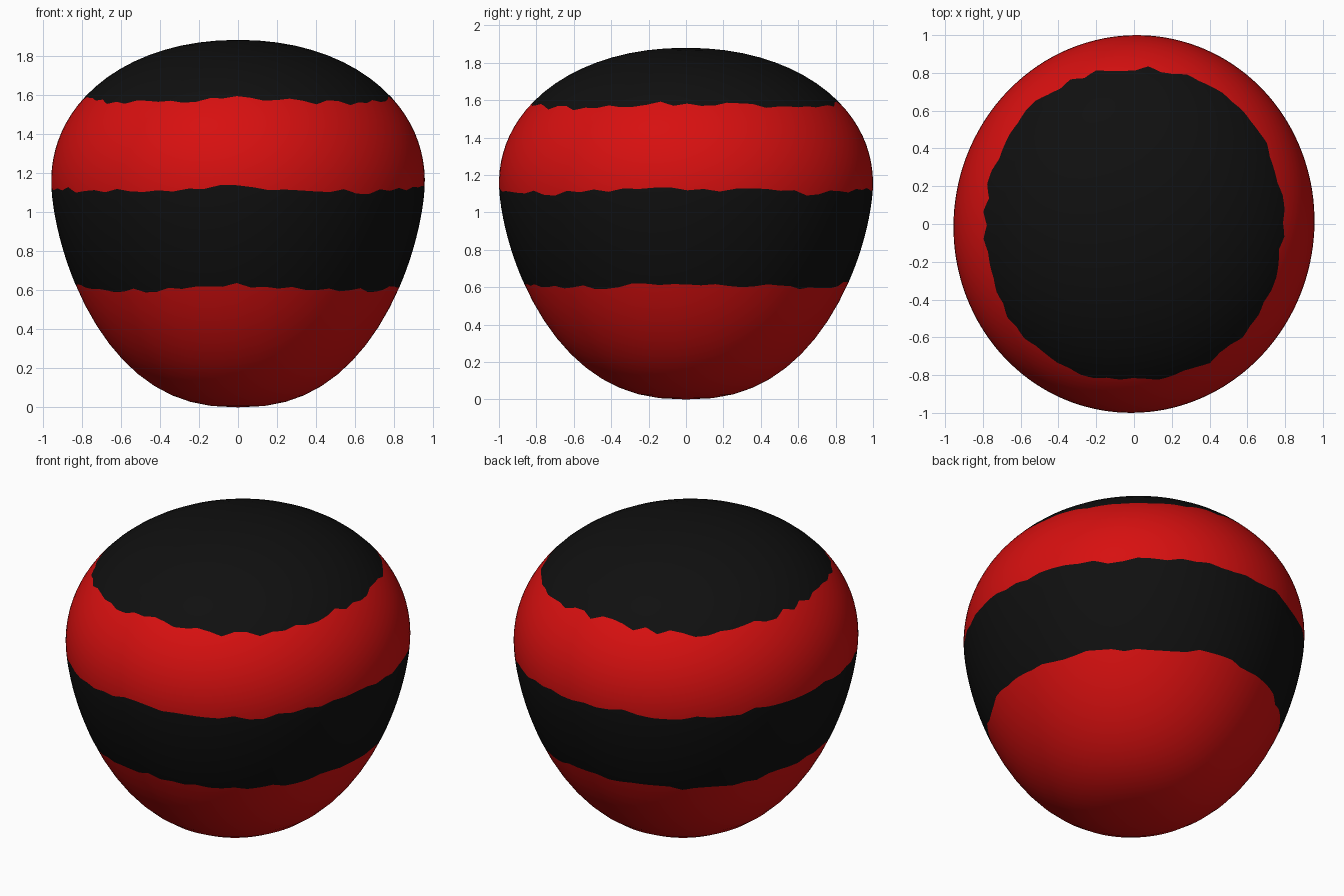
import bpy, bmesh, math, random

if "Cube" in bpy.data.objects:
    bpy.data.objects.remove(bpy.data.objects["Cube"])

random.seed(4)
SEG, STEPS = 144, 10
HEIGHT, WAIST = 1.88, 1.15
BORDERS = [0.0, 0.61, 1.115, 1.57, HEIGHT]   # stripe heights


def radius(z):
    """Rounded top and gently tapering bottom."""
    if z >= WAIST:
        return max(0, 1 - ((z - WAIST) / (HEIGHT - WAIST)) ** 2.1) ** 0.476
    return max(0, 1 - ((WAIST - z) / WAIST) ** 1.6) ** 0.42


def material(name, colour):
    m = bpy.data.materials.new(name)
    m.diffuse_color = (*colour, 1)
    m.use_nodes = True
    m.node_tree.nodes["Principled BSDF"].inputs["Base Color"].default_value = m.diffuse_color
    return m


def ragged_edge():
    """Height offset per column: a slow wave plus small random teeth."""
    teeth = [random.uniform(-0.014, 0.014) for _ in range(SEG // 2)]
    out = []
    for i in range(SEG):
        k = i // 2
        tooth = teeth[k] if i % 2 == 0 else (teeth[k] + teeth[(k + 1) % len(teeth)]) / 2
        out.append(0.012 * math.cos(8 * math.pi * i / SEG) + tooth)
    return out


# Ring heights, closely spaced near the poles, with a ring on each stripe border
half = HEIGHT / 2
angle = [math.acos(max(-1, min(1, 1 - z / half))) for z in BORDERS]
offsets = [[0] * SEG] + [ragged_edge() for _ in range(3)] + [[0] * SEG]

bm = bmesh.new()
rings, zones = [], []
for zone in range(4):
    for s in range(STEPS):
        if zone == 0 and s == 0:
            continue
        f = s / STEPS
        a = angle[zone] * (1 - f) + angle[zone + 1] * f
        ring = []
        for i in range(SEG):
            fade_lo, fade_hi = (1 - f) ** 3, f ** 3
            z = half * (1 - math.cos(a))
            z += offsets[zone][i] * fade_lo
            z += offsets[zone + 1][i] * fade_hi * (zone < 3)
            t = 2 * math.pi * i / SEG
            u, v = radius(z) * math.cos(t), radius(z) * math.sin(t)
            ring.append(bm.verts.new((0.956 * u + 0.0075 * v, v + 0.0075 * u, z)))
        rings.append(ring)
        zones.append(zone)

# Skin the rings and close both poles; stripes alternate red and black
bottom, top = bm.verts.new((0, 0, 0)), bm.verts.new((0, 0, HEIGHT))
for i in range(SEG):
    j = (i + 1) % SEG
    bm.faces.new((bottom, rings[0][j], rings[0][i])).material_index = 0
    for k in range(len(rings) - 1):
        lo, hi = rings[k], rings[k + 1]
        bm.faces.new((lo[i], lo[j], hi[j], hi[i])).material_index = zones[k] % 2
    bm.faces.new((rings[-1][i], rings[-1][j], top)).material_index = 1
for f in bm.faces:
    f.smooth = True

mesh = bpy.data.meshes.new("striped_body")
bm.to_mesh(mesh)
bm.free()
mesh.materials.append(material("red", (0.68, 0.005, 0.005)))
mesh.materials.append(material("black", (0.005, 0.005, 0.005)))
body = bpy.data.objects.new("striped_body", mesh)
bpy.context.collection.objects.link(body)
